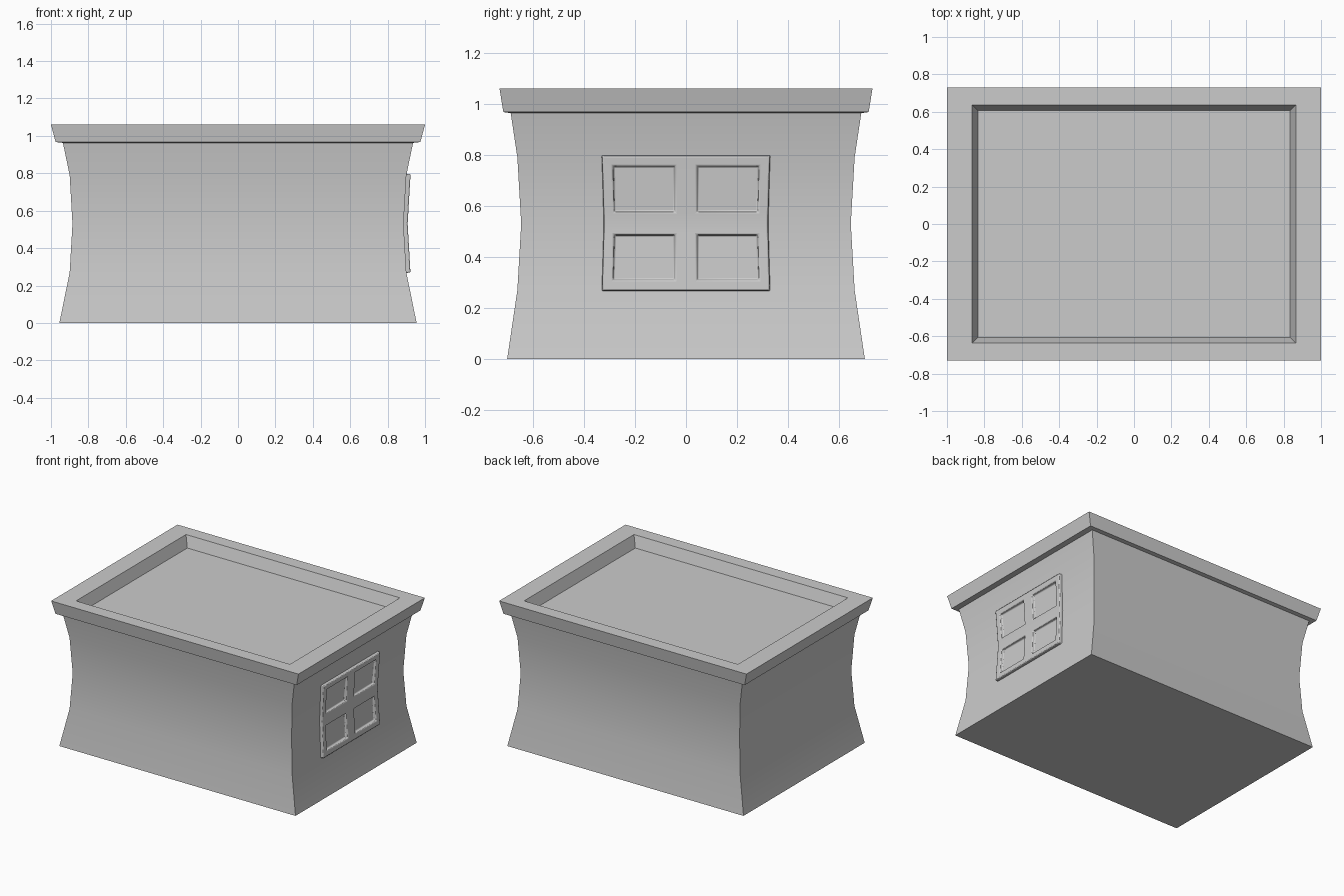
import bpy, bmesh

if "Cube" in bpy.data.objects:
    bpy.data.objects.remove(bpy.data.objects["Cube"])

# Half width (x), half depth (y), height (z) of the waisted wall, bottom to top
WALL = [(.955, .70, 0), (.90, .66, .27), (.885, .645, .53), (.90, .66, .79), (.936, .686, .963)]
# Flared rim running from the wall up, over and down into the recessed roof
RIM = [(.936, .686, .963), (.975, .715, .967), (1, .73, 1.06), (.865, .635, 1.06), (.835, .607, .98)]


def finish(name, bm, angle=0.6):
    bmesh.ops.recalc_face_normals(bm, faces=bm.faces)
    mesh = bpy.data.meshes.new(name)
    bm.to_mesh(mesh)
    bm.free()
    ob = bpy.data.objects.new(name, mesh)
    bpy.context.collection.objects.link(ob)
    bpy.ops.object.select_all(action='DESELECT')
    ob.select_set(True)
    bpy.context.view_layer.objects.active = ob
    bpy.ops.object.shade_smooth_by_angle(angle=angle)
    return ob


def loft(bm, sections):
    rings = [[bm.verts.new((sx * x, sy * y, z)) for sx, sy in ((-1, -1), (1, -1), (1, 1), (-1, 1))]
             for x, y, z in sections]
    for a, b in zip(rings, rings[1:]):
        for i in range(4):
            j = (i + 1) % 4
            bm.faces.new((a[i], a[j], b[j], b[i]))
    return rings


def wall_at(z):
    for (x0, y0, z0), (x1, y1, z1) in zip(WALL, WALL[1:]):
        if z <= z1:
            t = (z - z0) / (z1 - z0)
            return x0 + t * (x1 - x0), y0 + t * (y1 - y0)
    return WALL[-1][:2]


# Walls and rim in one closed shell
bm = bmesh.new()
rings = loft(bm, WALL + RIM[1:])
bm.faces.new(rings[0][::-1])
bm.faces.new(rings[-1])
finish("house_body", bm)

# Four-pane window: a grid whose panes are inset, then wrapped to the right wall
bm = bmesh.new()
ys = [-.327, -.288, -.042, .042, .288, .327]
zs = [.27, .308, .488, .53, .575, .757, .795]
grid = [[bm.verts.new((.022, y, z)) for z in zs] for y in ys]
panes = []
for i in range(len(ys) - 1):
    for j in range(len(zs) - 1):
        f = bm.faces.new((grid[i][j], grid[i + 1][j], grid[i + 1][j + 1], grid[i][j + 1]))
        if i in (1, 3) and j in (1, 4):
            panes.append(f)
bm.normal_update()
border = [e for e in bm.edges if e.is_boundary]
bmesh.ops.inset_individual(bm, faces=panes, thickness=.006, depth=0)
for f in panes:
    for v in f.verts:
        v.co.x = .002
side = bmesh.ops.extrude_edge_only(bm, edges=border)
for v in side['geom']:
    if isinstance(v, bmesh.types.BMVert):
        v.co.x = -.008
        v.co.y *= 1.01
        v.co.z = .532 + (v.co.z - .532) * 1.015
for v in bm.verts:
    x, y = wall_at(v.co.z)
    v.co.x += x
    v.co.y *= y / .66
window = finish("window", bm)
bevel = window.modifiers.new("soft_edges", 'BEVEL')
bevel.width = .005
bevel.segments = 2
bevel.limit_method = 'ANGLE'
bevel.angle_limit = .7
